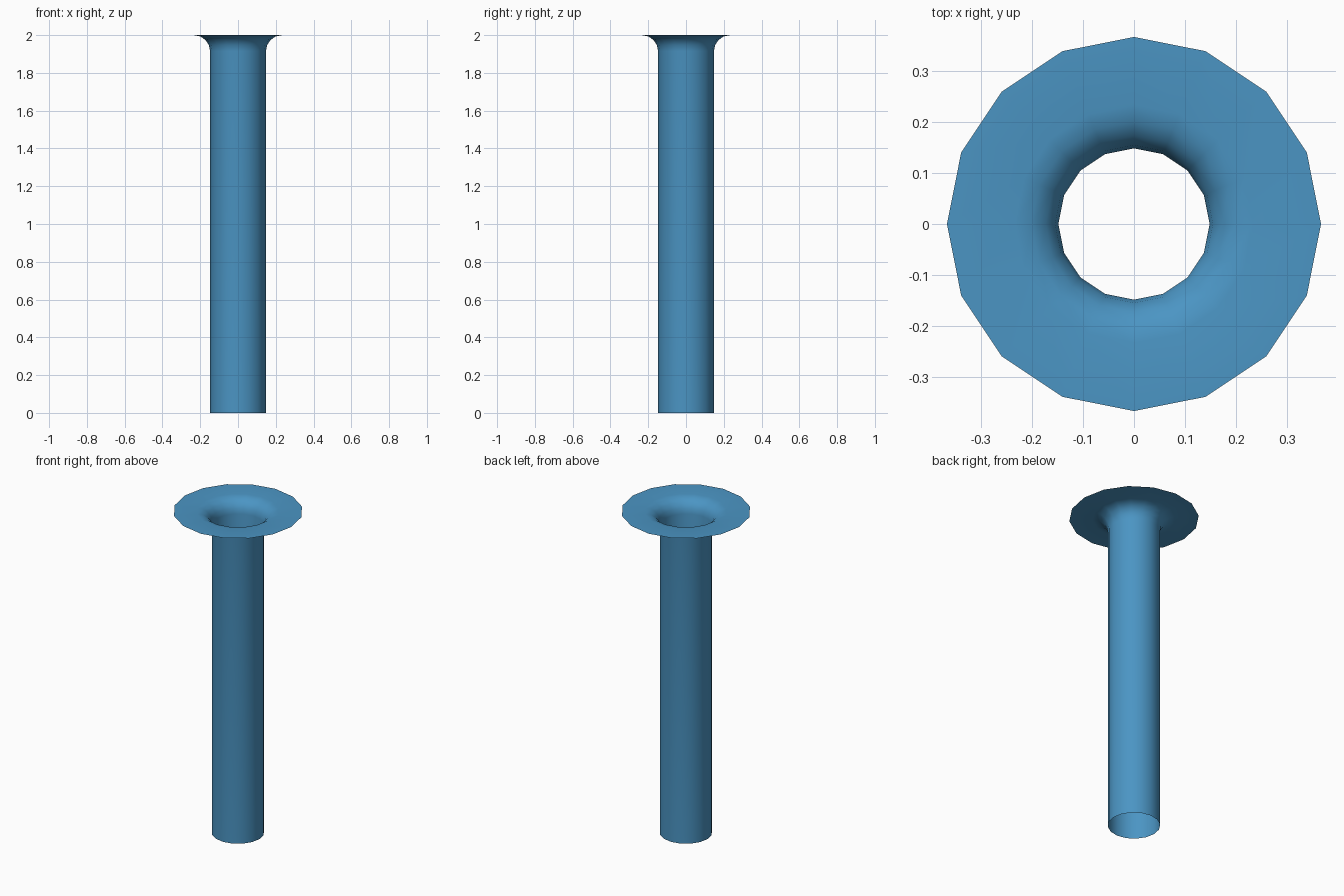
import bpy, bmesh
from math import cos, sin, pi, radians

if "Cube" in bpy.data.objects:
    bpy.data.objects.remove(bpy.data.objects["Cube"])

SIDES = 16
TUBE_R, RIM_R, HEIGHT, FILLET = 0.148, 0.366, 2.0, 0.085

# Profile: straight tube wall, rounded flare, flat rim
profile = [(TUBE_R, 0.0)]
for i in range(5):
    a = i / 4 * pi / 2
    profile.append((TUBE_R + FILLET * (1 - cos(a)), HEIGHT - FILLET * (1 - sin(a))))
profile.append((RIM_R, HEIGHT))

# Revolve the profile into an open, thin-walled pipe
bm = bmesh.new()
rings = [[bm.verts.new((r * cos(2 * pi * k / SIDES), r * sin(2 * pi * k / SIDES), z))
          for k in range(SIDES)] for r, z in profile]
for low, high in zip(rings, rings[1:]):
    for k in range(SIDES):
        n = (k + 1) % SIDES
        bm.faces.new((low[k], low[n], high[n], high[k]))

mesh = bpy.data.meshes.new("flared_pipe")
bm.to_mesh(mesh)
bm.free()
pipe = bpy.data.objects.new("flared_pipe", mesh)
bpy.context.collection.objects.link(pipe)

# Blue finish
blue = bpy.data.materials.new("blue")
blue.diffuse_color = (0.07, 0.30, 0.55, 1)
blue.use_nodes = True
blue.node_tree.nodes["Principled BSDF"].inputs["Base Color"].default_value = blue.diffuse_color
mesh.materials.append(blue)

# Smooth shading
bpy.context.view_layer.objects.active = pipe
pipe.select_set(True)
bpy.ops.object.shade_smooth_by_angle(angle=radians(40))
